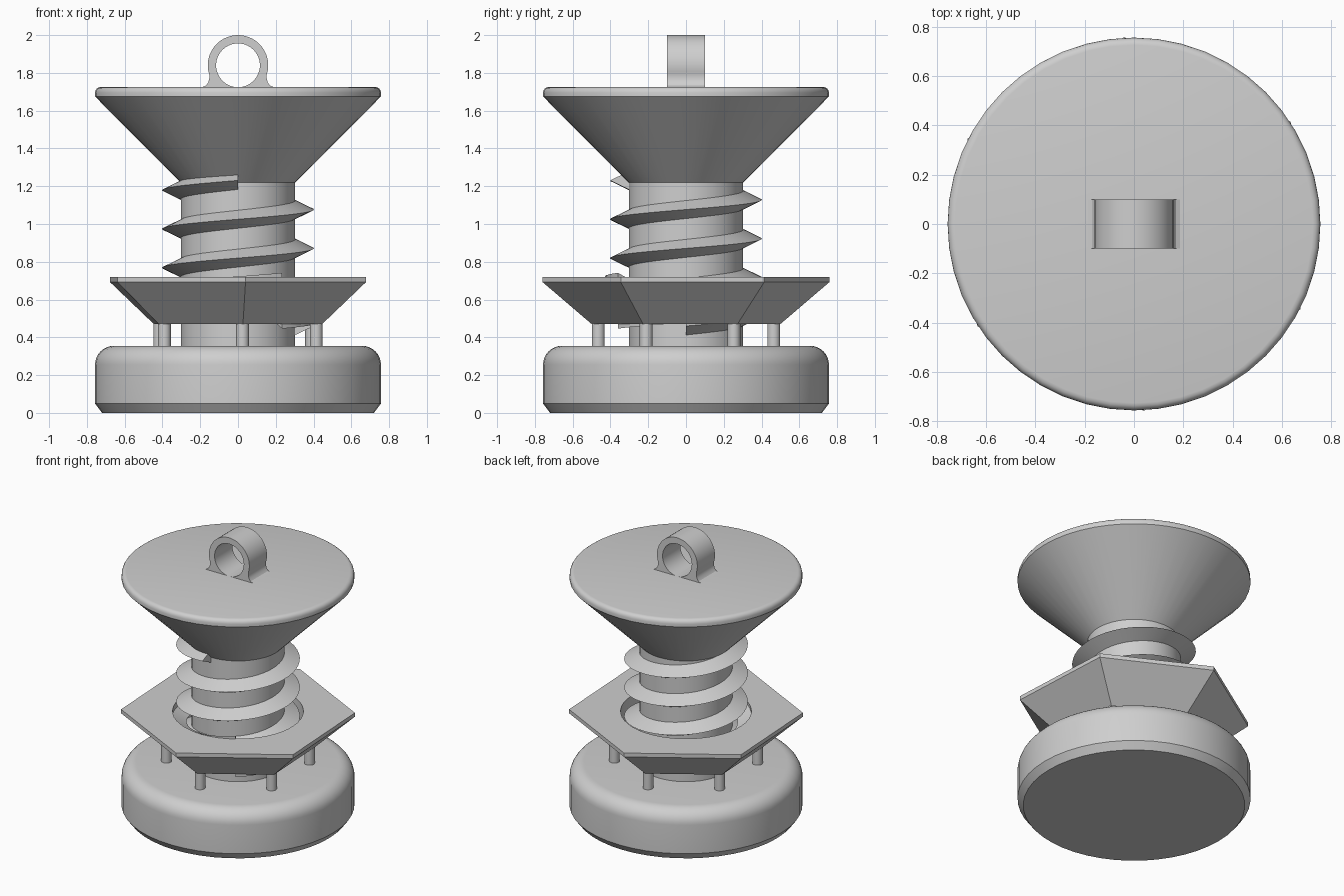
import bpy, bmesh, math
from math import cos, sin, pi, radians

if "Cube" in bpy.data.objects:
    bpy.data.objects.remove(bpy.data.objects["Cube"])

grey = bpy.data.materials.new("light_grey")
grey.use_nodes = True
GREY = (0.62, 0.62, 0.62, 1)
grey.diffuse_color = GREY
grey.node_tree.nodes["Principled BSDF"].inputs["Base Color"].default_value = GREY

SIDES = 48
PITCH = 0.2055
NUT_TURN = radians(33)   # angle of one corner of the nut


def finish(name, bm):
    """Turn a bmesh into a named, smooth-by-angle object."""
    bmesh.ops.remove_doubles(bm, verts=bm.verts, dist=1e-5)
    bmesh.ops.recalc_face_normals(bm, faces=bm.faces)
    mesh = bpy.data.meshes.new(name)
    bm.to_mesh(mesh)
    bm.free()
    mesh.materials.append(grey)
    obj = bpy.data.objects.new(name, mesh)
    bpy.context.collection.objects.link(obj)
    bpy.ops.object.select_all(action='DESELECT')
    obj.select_set(True)
    bpy.context.view_layer.objects.active = obj
    bpy.ops.object.shade_smooth_by_angle(angle=radians(25))
    return obj


def bridge(bm, a, b, closed):
    """Join two rows of vertices with quads."""
    n = len(a)
    for i in range(n if closed else n - 1):
        j = (i + 1) % n
        bm.faces.new((a[i], a[j], b[j], b[i]))


def hex_factor(a):
    """Scale that turns a circle into a hexagon with a corner at angle zero."""
    return cos(pi / 6) / cos((a % (pi / 3)) - pi / 6)


def lathe(name, profile, tube=False, start=0.0, hexed=()):
    """Turn an (r, z) profile; a tube is a closed loop, else the ends are capped."""
    bm = bmesh.new()
    rings = []
    for k, (r, z) in enumerate(profile):
        ring = []
        for i in range(SIDES):
            a = 2 * pi * i / SIDES
            rr = r * hex_factor(a) if k in hexed else r
            ring.append(bm.verts.new((rr * cos(a + start), rr * sin(a + start), z)))
        rings.append(ring)
    for a, b in zip(rings, rings[1:]):
        bridge(bm, a, b, True)
    if tube:
        bridge(bm, rings[-1], rings[0], True)
    else:
        bm.faces.new(rings[0])
        bm.faces.new(rings[-1])
    return finish(name, bm)


def thread(name, root, tip, half, z0, start, turns):
    """Sweep a triangular section along a rising helix."""
    bm = bmesh.new()
    rows = []
    steps = int(turns * SIDES)
    for i in range(steps + 1):
        t = turns * i / steps
        a, z = start + 2 * pi * t, z0 + PITCH * t
        rows.append([bm.verts.new((r * cos(a), r * sin(a), z + dz))
                     for r, dz in ((root, -half), (tip, 0), (root, half))])
    for a, b in zip(rows, rows[1:]):
        bridge(bm, a, b, True)
    bm.faces.new(rows[0])
    bm.faces.new(rows[-1])
    return finish(name, bm)


# Base with a chamfered foot and a rounded shoulder
shoulder = [(0.657 + 0.1 * cos(a), 0.255 + 0.1 * sin(a))
            for a in (pi / 2 * i / 8 for i in range(9))]
lathe("base", [(0.72, 0), (0.757, 0.05)] + shoulder)

# Screw shaft and its outer thread
lathe("screw_shaft", [(0.303, 0.34), (0.303, 1.23)])
thread("screw_thread", 0.298, 0.402, 0.05, 0.46, 0, 3.75)

# Flared cap with a softly rounded rim
rim = [(0.727 + 0.03 * cos(a), 1.695 + 0.03 * sin(a))
       for a in (pi / 2 * i / 4 for i in range(5))]
lathe("flared_cap", [(0.303, 1.22), (0.757, 1.675)] + rim)

# Tapered hexagonal nut with a round bore and an inner thread
lathe("hex_nut", [(0.425, 0.47), (0.5, 0.47), (0.76, 0.692), (0.76, 0.72), (0.425, 0.72)],
      tube=True, start=NUT_TURN, hexed=(1, 2, 3))
thread("nut_thread", 0.43, 0.335, 0.045, 0.491, NUT_TURN - pi / 2, 1)

# Pins holding the nut, one under each corner
for n in range(6):
    a = NUT_TURN + n * pi / 3
    bpy.ops.mesh.primitive_cylinder_add(vertices=20, radius=0.034, depth=0.14,
                                        location=(0.465 * cos(a), 0.465 * sin(a), 0.415))
    pin = bpy.context.object
    pin.name = "nut_pin_%d" % (n + 1)
    pin.data.materials.append(grey)
    bpy.ops.object.shade_smooth_by_angle(angle=radians(30))

# Hanging loop: arch outline with filleted feet, open at the bottom
foot = [(0.19, 1.724), (0.17, 1.733), (0.157, 1.75), (0.152, 1.77)]


def arc(r, first, last, n):
    return [(r * cos(radians(first + (last - first) * i / n)),
             1.84 + r * sin(radians(first + (last - first) * i / n))) for i in range(n + 1)]


outline = foot + arc(0.16, -18, 198, 32) + [(-x, z) for x, z in reversed(foot)]
outline += arc(0.116, 265, -85, 40)
bm = bmesh.new()
front = bm.faces.new([bm.verts.new((x, -0.1, z)) for x, z in outline])
made = bmesh.ops.extrude_face_region(bm, geom=[front], use_keep_orig=True)
moved = [v for v in made["geom"] if isinstance(v, bmesh.types.BMVert)]
bmesh.ops.translate(bm, verts=moved, vec=(0, 0.2, 0))
finish("hanging_loop", bm)
